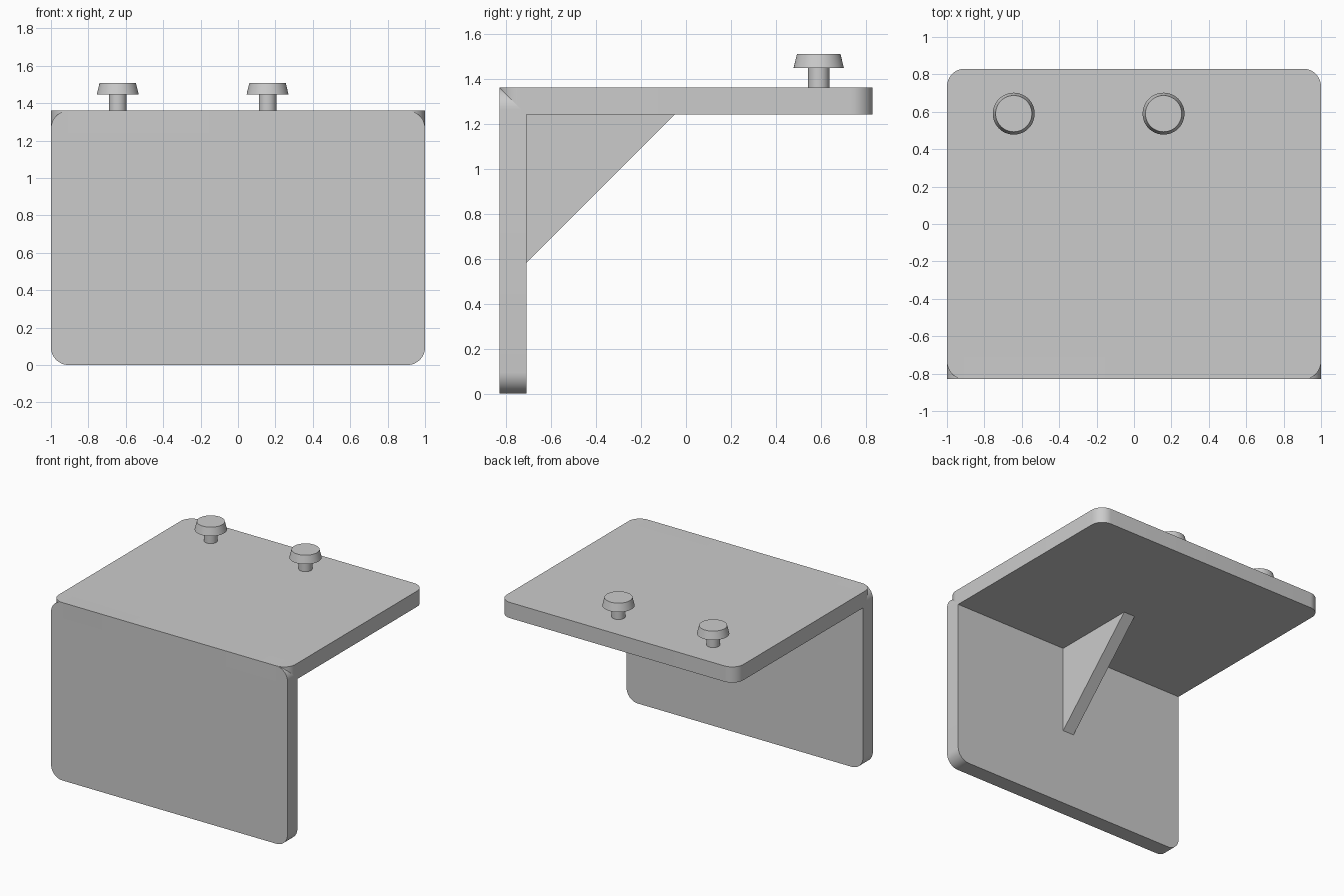
import bpy, bmesh, math
from mathutils import Matrix

cube = bpy.data.objects.get("Cube")
if cube:
    bpy.data.objects.remove(cube, do_unlink=True)

grey = bpy.data.materials.new("light grey")
grey.use_nodes = True
colour = (0.6, 0.6, 0.6, 1)
grey.diffuse_color = colour
grey.node_tree.nodes["Principled BSDF"].inputs["Base Color"].default_value = colour

WIDTH, DEPTH, HEIGHT = 2.0, 1.66, 1.36
THICK, RADIUS = 0.12, 0.095
FRONT = -DEPTH / 2


def finish(name, bm):
    bmesh.ops.recalc_face_normals(bm, faces=bm.faces)
    mesh = bpy.data.meshes.new(name)
    bm.to_mesh(mesh)
    bm.free()
    mesh.materials.append(grey)
    obj = bpy.data.objects.new(name, mesh)
    bpy.context.collection.objects.link(obj)
    bpy.ops.object.select_all(action="DESELECT")
    obj.select_set(True)
    bpy.context.view_layer.objects.active = obj
    bpy.ops.object.shade_smooth_by_angle(angle=math.radians(30))
    return obj


def plate(name, size, centre, axis):
    """Box with the four edges along one axis rounded."""
    bm = bmesh.new()
    bmesh.ops.create_cube(bm, size=1, matrix=Matrix.LocRotScale(centre, None, size))
    edges = [e for e in bm.edges
             if abs((e.verts[0].co - e.verts[1].co).normalized()[axis]) > 0.9]
    bmesh.ops.bevel(bm, geom=edges, offset=RADIUS, segments=12,
                    profile=0.5, affect="EDGES")
    return finish(name, bm)


# Two rounded plates joined along the front top edge
top_plate = plate("top_plate", (WIDTH, DEPTH, THICK), (0, 0, HEIGHT - THICK / 2), 2)
front_plate = plate("front_plate", (WIDTH, THICK, HEIGHT),
                    (0, FRONT + THICK / 2, HEIGHT / 2), 1)

# Triangular brace in the inner corner
bm = bmesh.new()
y, z, leg, half = FRONT + THICK, HEIGHT - THICK, 0.66, 0.047
corner = [bm.verts.new((-half, *p)) for p in ((y, z), (y + leg, z), (y, z - leg))]
side = bm.faces.new(corner)
ext = bmesh.ops.extrude_face_region(bm, geom=[side])
bmesh.ops.translate(bm, vec=(2 * half, 0, 0),
                    verts=[v for v in ext["geom"] if isinstance(v, bmesh.types.BMVert)])
finish("brace", bm)


def cone(bm, x, z0, z1, r0, r1):
    bmesh.ops.create_cone(bm, cap_ends=True, segments=48, radius1=r0, radius2=r1,
                          depth=z1 - z0, matrix=Matrix.Translation((x, 0.59, (z0 + z1) / 2)))


# Pegs with flared heads
for name, x in (("right_peg", -0.643), ("left_peg", 0.158)):
    bm = bmesh.new()
    cone(bm, x, HEIGHT - 0.02, 1.45, 0.047, 0.047)
    cone(bm, x, 1.447, 1.509, 0.112, 0.097)
    finish(name, bm)
